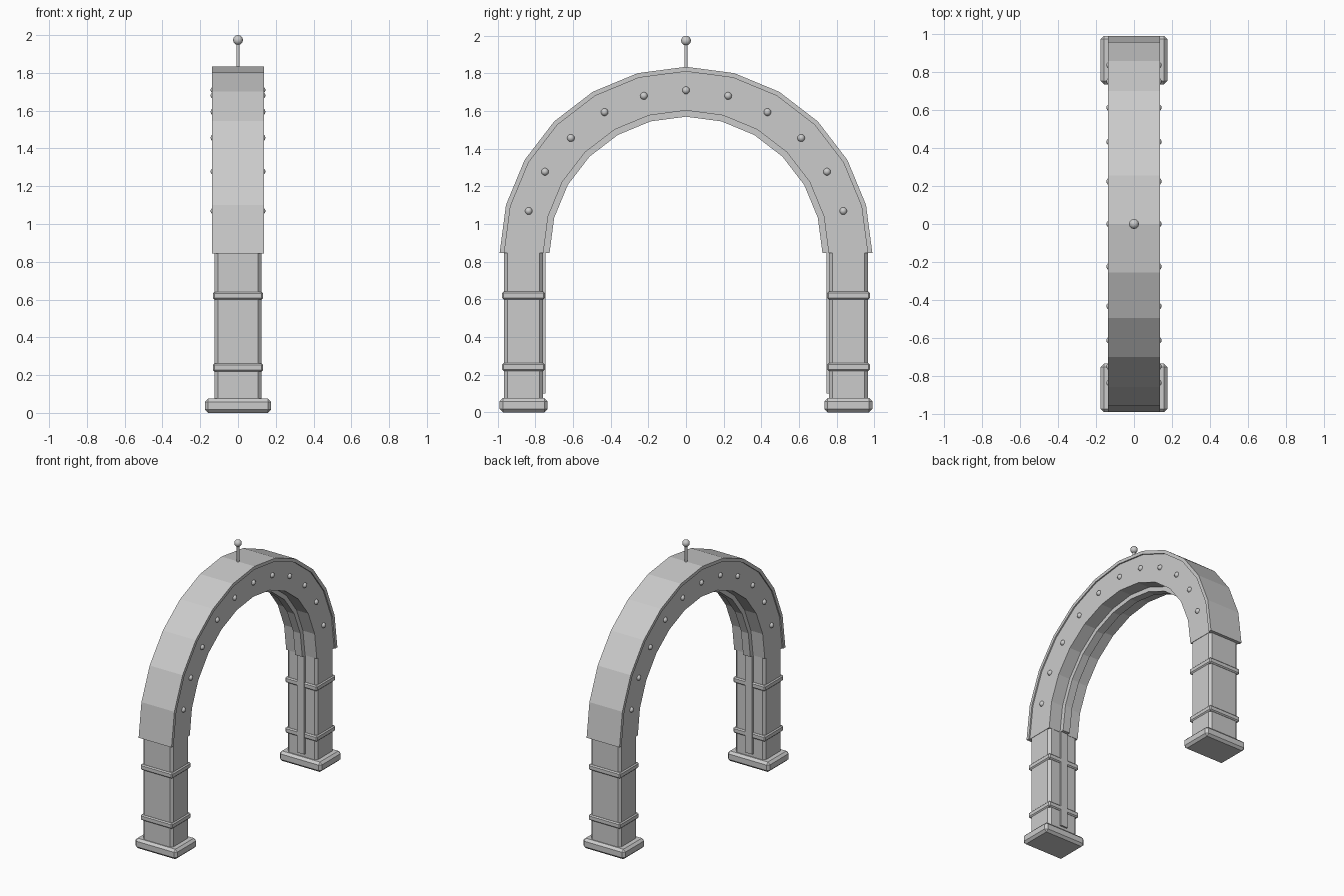
import bpy, bmesh, math
from mathutils import Vector

if "Cube" in bpy.data.objects:
    bpy.data.objects.remove(bpy.data.objects["Cube"])

stone = bpy.data.materials.new("light grey")
stone.diffuse_color = (0.6, 0.6, 0.6, 1)
stone.use_nodes = True
stone.node_tree.nodes["Principled BSDF"].inputs["Base Color"].default_value = stone.diffuse_color
SPRING = 0.845   # height where the arch starts


def finish(bm, name, smooth=False):
    bmesh.ops.recalc_face_normals(bm, faces=bm.faces)
    for f in bm.faces:
        f.smooth = smooth
    me = bpy.data.meshes.new(name)
    bm.to_mesh(me)
    bm.free()
    me.materials.append(stone)
    ob = bpy.data.objects.new(name, me)
    bpy.context.collection.objects.link(ob)
    return ob


def box(name, x, y0, y1, z0, z1, bevel=0, vertical_only=False):
    bm = bmesh.new()
    bmesh.ops.create_cube(bm, size=1)
    for v in bm.verts:
        v.co = Vector((v.co.x * 2 * x, (y0 + y1) / 2 + v.co.y * (y1 - y0),
                       (z0 + z1) / 2 + v.co.z * (z1 - z0)))
    if bevel:
        edges = [e for e in bm.edges if not vertical_only
                 or abs(e.verts[0].co.z - e.verts[1].co.z) > 1e-4]
        bmesh.ops.bevel(bm, geom=edges, offset=bevel, segments=1, affect='EDGES')
    return finish(bm, name)


def arch(name, x, r0, r1, n=12):
    # half ring of straight segments with a rectangular section
    bm = bmesh.new()
    rings = []
    for i in range(n + 1):
        a = math.pi * i / n
        rings.append([bm.verts.new((sx, r * math.cos(a), SPRING + r * math.sin(a)))
                      for sx, r in ((-x, r0), (x, r0), (x, r1), (-x, r1))])
    for a, b in zip(rings, rings[1:]):
        for k in range(4):
            bm.faces.new((a[k], a[(k + 1) % 4], b[(k + 1) % 4], b[k]))
    bm.faces.new(rings[0])
    bm.faces.new(rings[-1])
    return finish(bm, name)


def ball(name, loc, r):
    bm = bmesh.new()
    bmesh.ops.create_uvsphere(bm, u_segments=16, v_segments=10, radius=r)
    bmesh.ops.translate(bm, verts=bm.verts, vec=loc)
    return finish(bm, name, True)


# arch: body, overhanging cap and soffit rib
arch("arch_body", 0.128, 0.758, 0.968)
arch("arch_cap", 0.1375, 0.965, 0.99)
arch("arch_soffit_rib", 0.03, 0.725, 0.765)

# legs, mirrored front and back
for s, side in ((-1, "front"), (1, "back")):
    def leg_box(part, x, a, b, *rest):
        lo, hi = sorted((s * a, s * b))
        return box(f"{side}_{part}", x, lo, hi, *rest)
    leg_box("plinth", 0.175, 0.735, 0.99, 0, 0.075, 0.017)
    leg_box("pillar", 0.125, 0.76, 0.967, 0.06, SPRING + 0.005, 0.018, True)
    leg_box("inner_rib", 0.03, 0.747, 0.78, 0.10, SPRING + 0.005)
    for i, z in enumerate((0.24, 0.62)):
        leg_box(f"band_{i + 1}", 0.133, 0.75, 0.977, z - 0.021, z + 0.021, 0.008)

# round studs on both faces of the arch
for i in range(1, 12):
    a = math.pi * i / 12
    for s in (-1, 1):
        ball("stud", (s * 0.125, 0.865 * math.cos(a), SPRING + 0.865 * math.sin(a)), 0.02)

# finial on top
bm = bmesh.new()
bmesh.ops.create_cone(bm, cap_ends=True, segments=12, radius1=0.009, radius2=0.009, depth=0.15)
bmesh.ops.translate(bm, verts=bm.verts, vec=(0, 0, 1.885))
finish(bm, "finial_rod")
ball("finial_ball", (0, 0, 1.974), 0.026)
